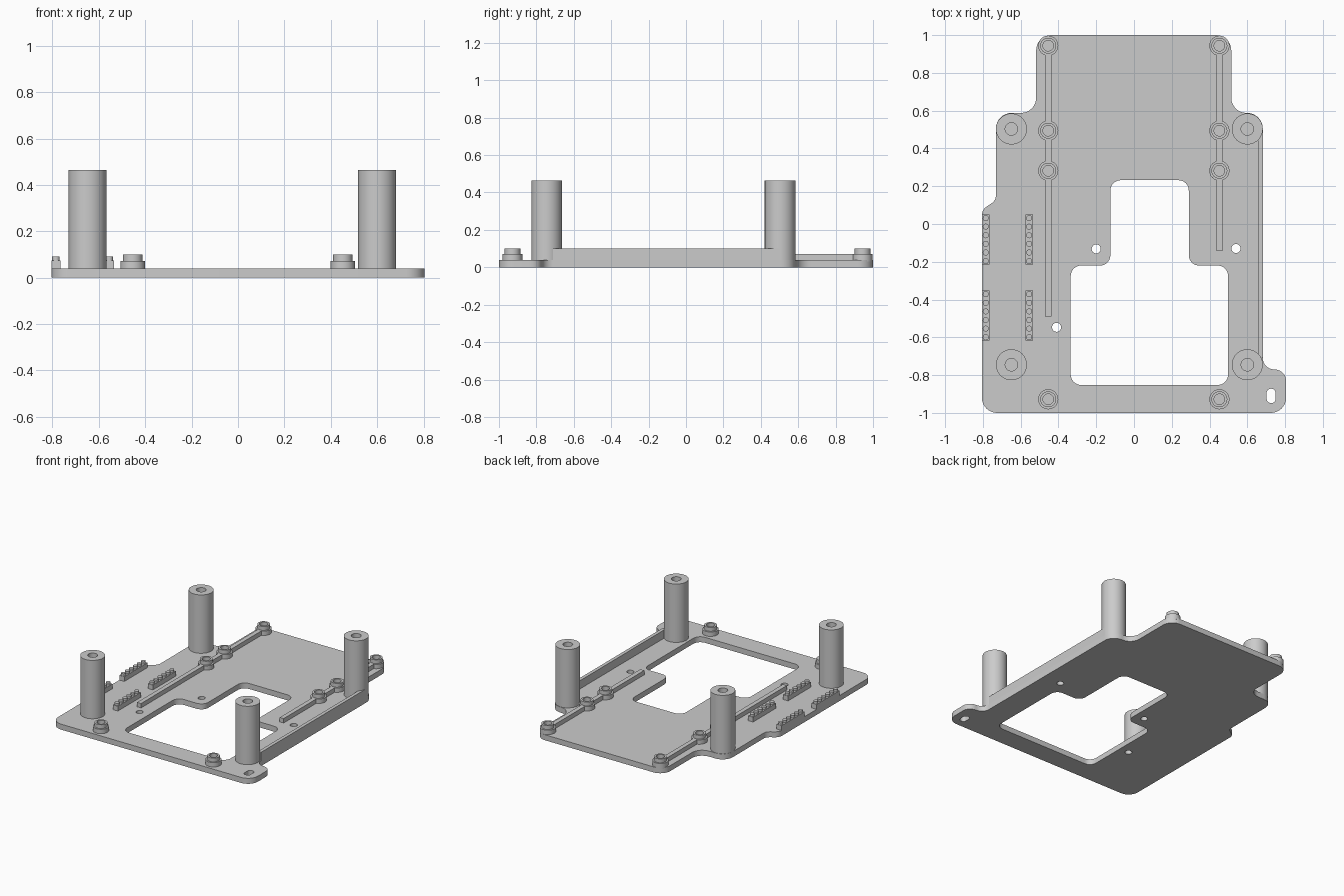
import bpy, bmesh, math
from mathutils import Vector

if "Cube" in bpy.data.objects:
    bpy.data.objects.remove(bpy.data.objects["Cube"])

grey = bpy.data.materials.new("plain grey")
grey.use_nodes = True
colour = (0.6, 0.6, 0.6, 1)
grey.diffuse_color = colour
grey.node_tree.nodes["Principled BSDF"].inputs["Base Color"].default_value = colour

PLATE = 0.04   # plate thickness
SINK = 0.03    # level where raised parts start, inside the plate


def add_mesh(name, bm, smooth=False):
    bmesh.ops.remove_doubles(bm, verts=bm.verts, dist=1e-5)
    bmesh.ops.recalc_face_normals(bm, faces=bm.faces)
    mesh = bpy.data.meshes.new(name)
    bm.to_mesh(mesh)
    bm.free()
    mesh.materials.append(grey)
    ob = bpy.data.objects.new(name, mesh)
    bpy.context.collection.objects.link(ob)
    if smooth:
        bpy.ops.object.select_all(action="DESELECT")
        ob.select_set(True)
        bpy.context.view_layer.objects.active = ob
        bpy.ops.object.shade_smooth_by_angle(angle=math.radians(30))
    return ob


def rounded(corners, steps=8):
    """Outline from (x, y, radius) corners, each rounded by an arc."""
    pts = []
    for i, (x, y, r) in enumerate(corners):
        p = Vector((x, y))
        d1 = (Vector(corners[i - 1][:2]) - p).normalized()
        d2 = (Vector(corners[(i + 1) % len(corners)][:2]) - p).normalized()
        half = d1.angle(d2) / 2
        centre = p + (d1 + d2).normalized() * r / math.sin(half)
        a = p + d1 * r / math.tan(half) - centre
        b = p + d2 * r / math.tan(half) - centre
        sweep = a.angle(b)
        for k in range(steps + 1):
            t = sweep * k / steps
            pts.append(centre + (a * math.sin(sweep - t) + b * math.sin(t)) / math.sin(sweep))
    return pts


def circle(x, y, r, n=24):
    return [Vector((x + r * math.cos(2 * math.pi * k / n),
                    y + r * math.sin(2 * math.pi * k / n))) for k in range(n)]


def plate(name, loops, thickness):
    """Flat sheet; the first loop is the outline, the others are openings."""
    cu = bpy.data.curves.new(name, "CURVE")
    cu.dimensions, cu.fill_mode, cu.extrude = "2D", "BOTH", thickness / 2
    for loop in loops:
        sp = cu.splines.new("POLY")
        sp.points.add(len(loop) - 1)
        for pt, co in zip(sp.points, loop):
            pt.co = (co.x, co.y, 0, 1)
        sp.use_cyclic_u = True
    helper = bpy.data.objects.new(name + " curve", cu)
    bpy.context.collection.objects.link(helper)
    bpy.context.view_layer.update()
    dg = bpy.context.evaluated_depsgraph_get()
    mesh = bpy.data.meshes.new_from_object(helper.evaluated_get(dg))
    bm = bmesh.new()
    bm.from_mesh(mesh)
    bpy.data.objects.remove(helper)
    bpy.data.meshes.remove(mesh)
    bmesh.ops.translate(bm, verts=bm.verts, vec=(0, 0, thickness / 2))
    add_mesh(name, bm, True)


def lathe(name, x, y, profile, n=40):
    """Turn a (radius, z) profile about a vertical axis."""
    bm = bmesh.new()
    vs = [bm.verts.new((r, 0, z)) for r, z in profile]
    edges = [bm.edges.new(pair) for pair in zip(vs, vs[1:])]
    bmesh.ops.spin(bm, geom=vs + edges, axis=(0, 0, 1), cent=(0, 0, 0),
                   angle=2 * math.pi, steps=n, use_merge=False)
    ob = add_mesh(name, bm, True)
    ob.location = (x, y, 0)


def box(bm, x0, x1, y0, y1, z0, z1):
    vs = bmesh.ops.create_cube(bm, size=1)["verts"]
    bmesh.ops.scale(bm, verts=vs, vec=(x1 - x0, y1 - y0, z1 - z0))
    bmesh.ops.translate(bm, verts=vs,
                        vec=((x0 + x1) / 2, (y0 + y1) / 2, (z0 + z1) / 2))


def bar(name, *size):
    bm = bmesh.new()
    box(bm, *size)
    add_mesh(name, bm)


# Base plate with stepped window, screw holes and slot
outline = rounded([
    (-.805, -1, .08), (.805, -1, .08), (.805, -.775, .06), (.682, -.765, .06),
    (.682, .588, .083), (.515, .588, .08), (.515, 1, .08), (-.518, 1, .08),
    (-.518, .588, .08), (-.731, .588, .083), (-.731, .125, .05), (-.805, .075, .05)])
window = rounded([
    (-.335, -.852, .055), (.498, -.852, .055), (.498, -.22, .055), (.29, -.22, .055),
    (.29, .232, .055), (-.125, .232, .055), (-.125, -.22, .055), (-.335, -.22, .055)])
slot = rounded([(.702, -.948, .0235), (.75, -.948, .0235),
                (.75, -.872, .0235), (.702, -.872, .0235)])
holes = [circle(x, y, .024) for x, y in ((-.2, -.132), (.54, -.13), (-.41, -.547))]
plate("base_plate", [outline, window, slot] + holes, PLATE)

# Tall standoffs with blind bores
for side, x in (("right", -.649), ("left", .6)):
    for end, y in (("front", -.745), ("back", .503)):
        lathe(f"{end}_{side}_standoff", x, y,
              [(0, SINK), (.082, SINK), (.082, .465), (.033, .465), (.033, PLATE), (0, PLATE)])

# Stepped screw bosses and the rails joining them
for side, x, rail_end in (("right", -.454, -.49), ("left", .452, -.143)):
    for i, y in enumerate((.944, .494, .282, -.928)):
        lathe(f"{side}_boss_{i + 1}", x, y,
              [(0, SINK), (.053, SINK), (.053, .072), (.042, .072), (.042, .1),
               (.028, .1), (.028, PLATE + .002), (0, PLATE + .002)])
    # The rail is split so that it leaves the boss bores open
    stops = [.944, .494, .282, rail_end]
    for i in range(3):
        low = stops[i + 1] + (.04 if i < 2 else 0)
        bar(f"{side}_rail_{i + 1}", x - .016, x + .016, low, stops[i] - .04, SINK, .072)

# Side wall between the left standoffs
bar("side_wall", .657, .682, -.71, .505, PLATE, .1)

# Connector strips with raised pins
for row, top in (("back", .05), ("front", -.353)):
    for side, x in (("outer", -.785), ("inner", -.555)):
        bm = bmesh.new()
        box(bm, x - .02, x + .02, top - .265, top, SINK, .075)
        for k in range(6):
            vs = bmesh.ops.create_cone(bm, cap_ends=True, segments=16, radius1=.016,
                                       radius2=.016, depth=.02)["verts"]
            bmesh.ops.translate(bm, verts=vs, vec=(x, top - .0185 - .0456 * k, .081))
        add_mesh(f"{row}_{side}_connector", bm, True)
